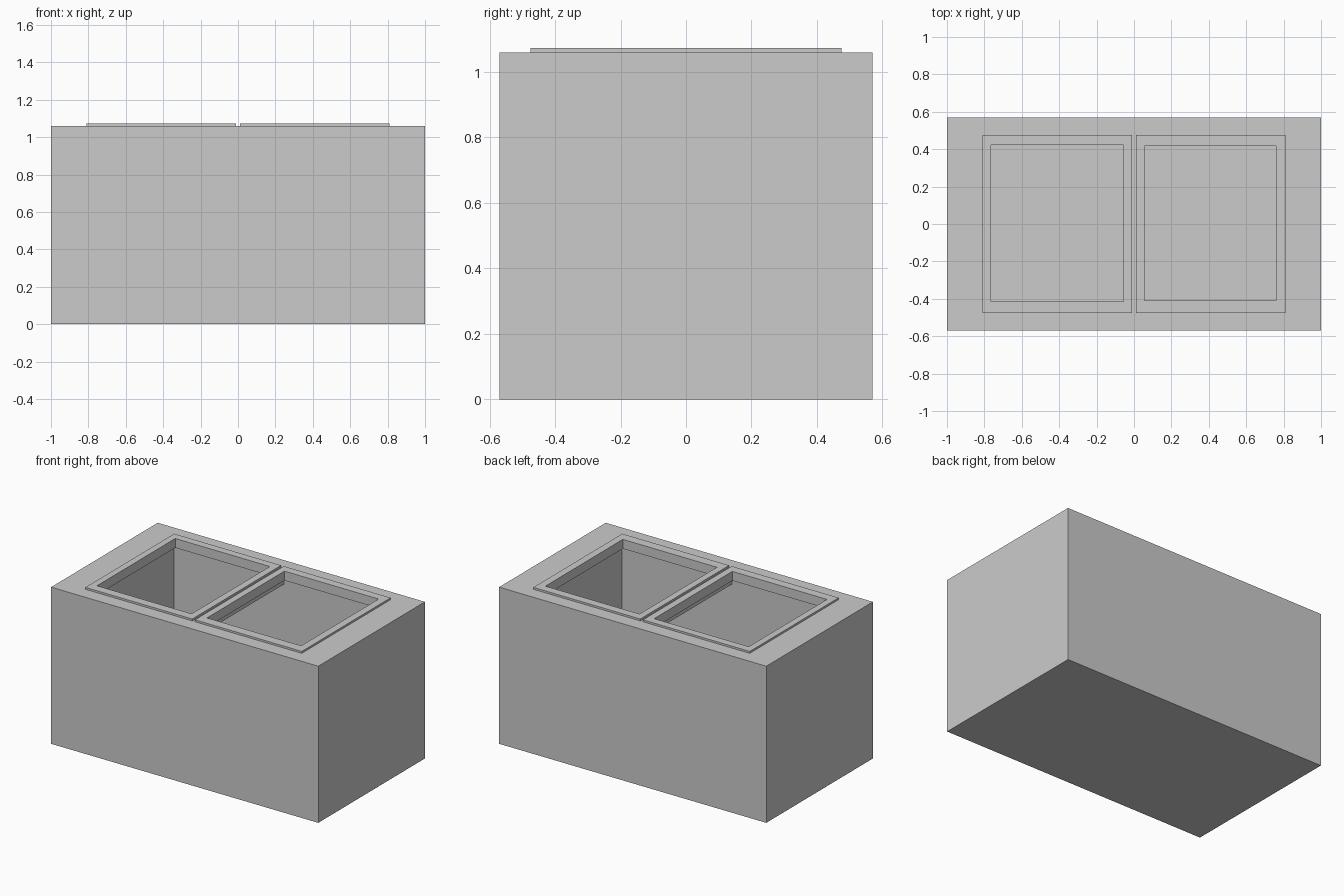
import bpy, bmesh

if "Cube" in bpy.data.objects:
    bpy.data.objects.remove(bpy.data.objects["Cube"])

W, D, H = 1.0, 0.57, 1.06          # cabinet half width, half depth, height
CX, CY, FLOOR = 0.81, 0.475, 0.12  # cavity half sizes and floor height
TOP, UNDER = 1.073, 1.01           # lid frame top and underside


def finish(name, bm):
    bmesh.ops.recalc_face_normals(bm, faces=bm.faces)
    mesh = bpy.data.meshes.new(name)
    bm.to_mesh(mesh)
    bm.free()
    obj = bpy.data.objects.new(name, mesh)
    bpy.context.collection.objects.link(obj)
    return obj


def ring(bm, x0, x1, y0, y1, z):
    return [bm.verts.new((x, y, z)) for x, y in ((x0, y0), (x1, y0), (x1, y1), (x0, y1))]


def bridge(bm, a, b):
    for i in range(4):
        j = (i + 1) % 4
        bm.faces.new((a[i], a[j], b[j], b[i]))


# Hollow cabinet: outer shell, top border, inner walls and floor
bm = bmesh.new()
loops = [ring(bm, -W, W, -D, D, 0), ring(bm, -W, W, -D, D, H),
         ring(bm, -CX, CX, -CY, CY, H), ring(bm, -CX, CX, -CY, CY, FLOOR)]
for a, b in zip(loops, loops[1:]):
    bridge(bm, a, b)
bm.faces.new(loops[0])
bm.faces.new(loops[-1])
finish("cabinet", bm)


# Two open lid frames
def lid_frame(name, x0, x1, ix0, ix1, iy0, iy1):
    bm = bmesh.new()
    loops = [ring(bm, x0, x1, -CY, CY, UNDER), ring(bm, x0, x1, -CY, CY, TOP),
             ring(bm, ix0, ix1, iy0, iy1, TOP), ring(bm, ix0, ix1, iy0, iy1, UNDER)]
    for i in range(4):
        bridge(bm, loops[i], loops[(i + 1) % 4])
    finish(name, bm)


lid_frame("left_lid_frame", -CX, -0.01, -0.765, -0.057, -0.415, 0.422)
lid_frame("right_lid_frame", 0.01, CX, 0.055, 0.76, -0.41, 0.418)

# Thin bar between the two openings
bm = bmesh.new()
low = ring(bm, -0.01, 0.01, -CY, CY, 0.95)
high = ring(bm, -0.01, 0.01, -CY, CY, H)
bridge(bm, low, high)
bm.faces.new(low)
bm.faces.new(high)
finish("divider_bar", bm)
